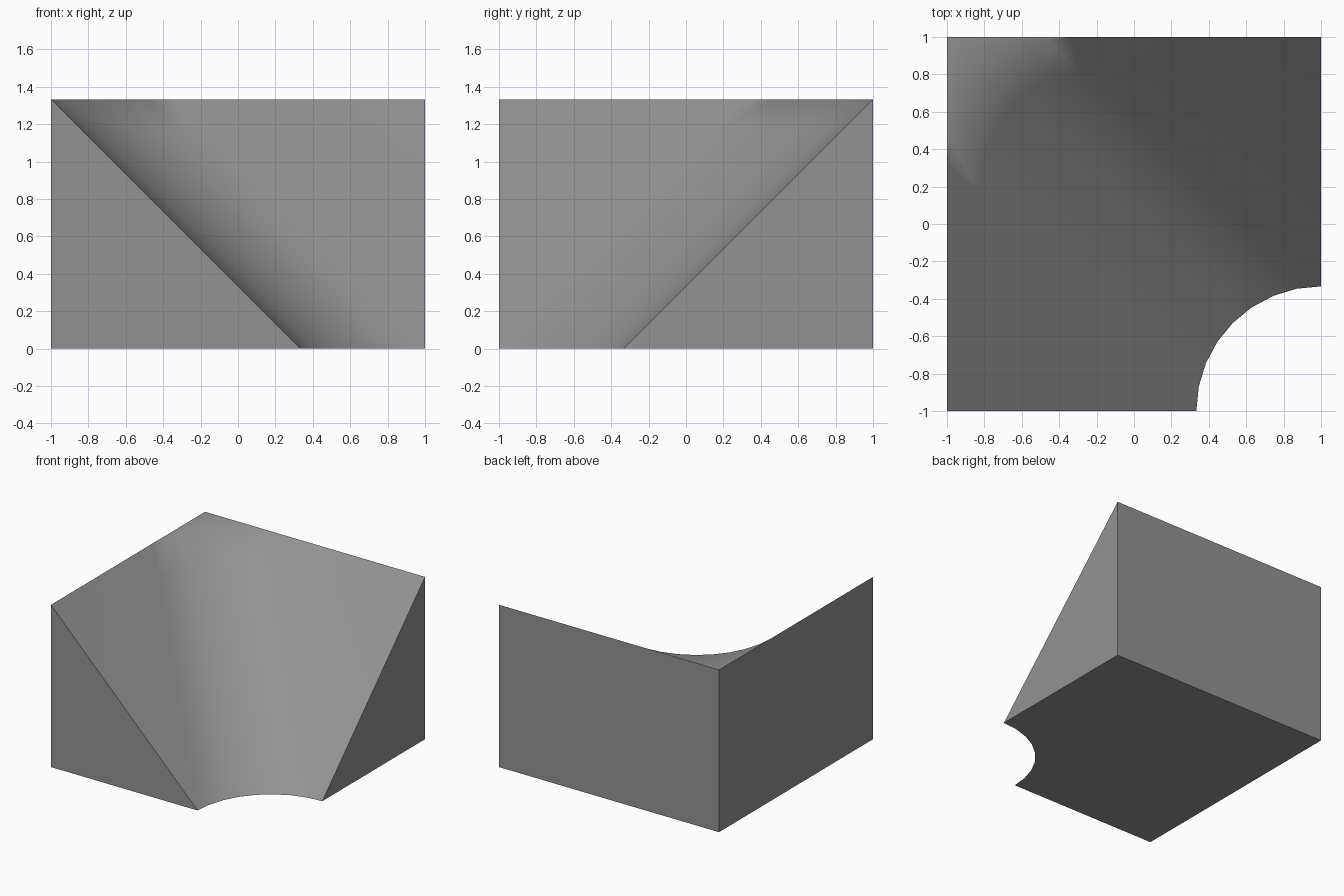
import bpy, bmesh, math

if "Cube" in bpy.data.objects:
    bpy.data.objects.remove(bpy.data.objects["Cube"])

H = 4 / 3      # block height, also the sideways run of the slope
R = 2 / 3      # radius of the rounded inner corner
SEG = 8

bm = bmesh.new()
vert = lambda x, y, z: bm.verts.new((x, y, z))


# quarter arc, shifted up the slope by a fraction t
def arc(t):
    s = H * t
    angles = [math.pi - i * math.pi / 2 / SEG for i in range(SEG + 1)]
    return [vert(1 - s + R * math.cos(a), -1 + s + R * math.sin(a), s) for a in angles]


rows = [arc(t) for t in (0, 0.875, 1)]
foot, head = rows[0], rows[-1]

# block corners
front_low, front_top = vert(-1, -1, 0), vert(-1, -1, H)
back_low, back_top = vert(-1, 1, 0), vert(-1, 1, H)
right_low, right_top = vert(1, 1, 0), vert(1, 1, H)

# curved slope with its two flat wings
for low, high in zip(rows, rows[1:]):
    for i in range(SEG):
        bm.faces.new((low[i], low[i + 1], high[i + 1], high[i]))
    bm.faces.new((low[0], high[0], front_top))
    bm.faces.new((low[-1], right_top, high[-1]))

# flat top corner, base and walls
bm.faces.new(head + [back_top])
bm.faces.new(foot + [right_low, back_low, front_low])
bm.faces.new((front_low, foot[0], front_top))
bm.faces.new((foot[-1], right_low, right_top))
bm.faces.new((front_low, front_top, head[0], back_top, back_low))
bm.faces.new((right_low, back_low, back_top, head[-1], right_top))
bmesh.ops.recalc_face_normals(bm, faces=bm.faces)

mesh = bpy.data.meshes.new("corner_ramp")
bm.to_mesh(mesh)
bm.free()
ramp = bpy.data.objects.new("corner_ramp", mesh)
bpy.context.collection.objects.link(ramp)

# dark grey
grey = bpy.data.materials.new("dark_grey")
grey.diffuse_color = (0.29, 0.29, 0.29, 1)
grey.use_nodes = True
grey.node_tree.nodes["Principled BSDF"].inputs["Base Color"].default_value = grey.diffuse_color
mesh.materials.append(grey)

# smooth across the slope and onto the top, sharp at the walls
bpy.context.view_layer.objects.active = ramp
ramp.select_set(True)
bpy.ops.object.shade_smooth_by_angle(angle=math.radians(40))
